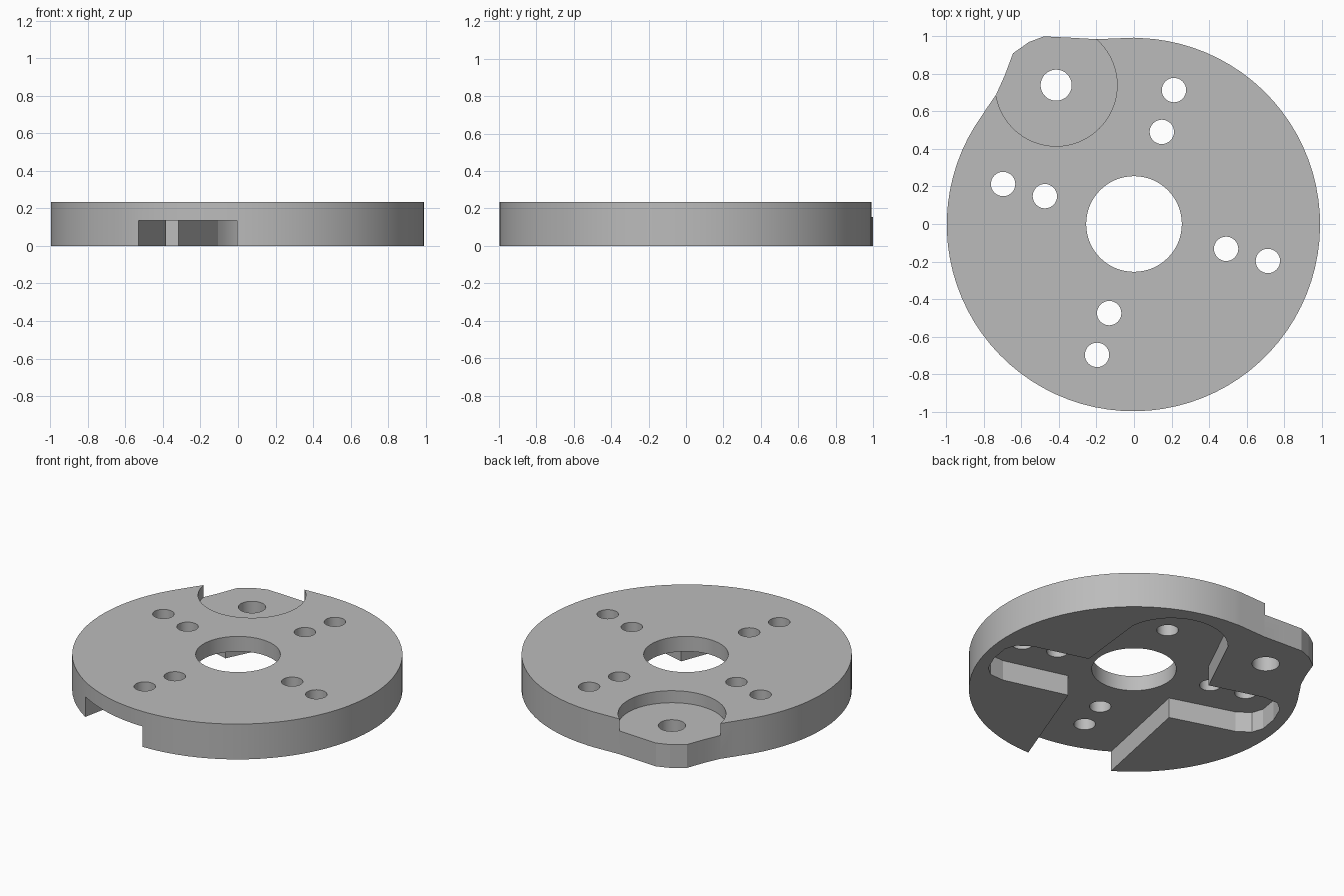
import bpy
import bmesh
from math import sin, cos, pi, radians, hypot
from mathutils import Matrix

cube = bpy.data.objects.get("Cube")
if cube:
    bpy.data.objects.remove(cube)

THICK = 0.235
POCKET = 0.135       # depth of the underside pocket
LEDGE = 0.155        # height of the lowered lug
BOSS = (-0.415, 0.74)
TILT = radians(-16.2)

grey = bpy.data.materials.new("plain grey")
grey.use_nodes = True
grey.diffuse_color = (0.5, 0.5, 0.5, 1)
grey.node_tree.nodes["Principled BSDF"].inputs["Base Color"].default_value = (0.5, 0.5, 0.5, 1)


def arc(cx, cy, r, start, end, steps):
    return [(cx + r * cos(start + (end - start) * i / steps),
             cy + r * sin(start + (end - start) * i / steps)) for i in range(steps + 1)]


def circle(cx, cy, r, steps):
    return arc(cx, cy, r, 0, 2 * pi, steps)[:-1]


def prism(name, outline, z0, z1, turn=0):
    """Extrude a flat outline from z0 to z1."""
    bm = bmesh.new()
    face = bm.faces.new([bm.verts.new((x, y, z0)) for x, y in outline])
    top = bmesh.ops.extrude_face_region(bm, geom=[face])["geom"]
    bmesh.ops.translate(bm, vec=(0, 0, z1 - z0),
                        verts=[v for v in top if isinstance(v, bmesh.types.BMVert)])
    bm.transform(Matrix.Rotation(turn, 4, 'Z'))
    bmesh.ops.recalc_face_normals(bm, faces=bm.faces)
    mesh = bpy.data.meshes.new(name)
    bm.to_mesh(mesh)
    bm.free()
    mesh.materials.append(grey)
    ob = bpy.data.objects.new(name, mesh)
    bpy.context.collection.objects.link(ob)
    return ob


def cut(target, cutter):
    """Subtract the cutter, then discard it."""
    mod = target.modifiers.new("cut", 'BOOLEAN')
    mod.operation = 'DIFFERENCE'
    mod.solver = 'EXACT'
    mod.object = cutter
    bpy.context.view_layer.update()
    graph = bpy.context.evaluated_depsgraph_get()
    mesh = bpy.data.meshes.new_from_object(target.evaluated_get(graph))
    target.modifiers.clear()
    target.data = mesh
    bpy.data.objects.remove(cutter)


# Round plate whose rim bulges into a lug at the back
lug = [(0, 0.993), (-0.2, 0.985), (-0.34, 0.993), (-0.48, 1.0), (-0.56, 0.97), (-0.645, 0.91),
       (-0.69, 0.79), (-0.735, 0.69), (-0.79, 0.61)]
rim = arc(-0.003, -0.003, 0.995, radians(144), radians(448), 72)
plate = prism("round_plate", rim + lug, 0, THICK)

# Lowered round seat on the lug
cut(plate, prism("seat_cutter", circle(*BOSS, 0.325, 64), LEDGE, 1))

# Underside pocket: flared slot to the front rim, two side arms, round back chamber
half = [(0.262, -1.1), (0.332, -0.23), (0.765, -0.222), (0.86, -0.19), (0.905, -0.125),
        (0.92, 0), (0.905, 0.125), (0.86, 0.19), (0.765, 0.222), (0.395, 0.22)]
chamber = arc(0, 0.56, 0.34, radians(23), radians(157), 18)
mirrored = [(-x, y) for x, y in reversed(half)]
cut(plate, prism("pocket_cutter", half + chamber + mirrored, -1, POCKET, TILT))

# Centre bore and lug hole
cut(plate, prism("bore_cutter", circle(0, 0, 0.255, 64), -1, 1))
cut(plate, prism("lug_hole_cutter", circle(*BOSS, 0.083, 32), -1, 1))

# Four pairs of bolt holes
for k in range(4):
    a = pi / 2 + TILT + k * pi / 2
    for r in (0.503, 0.735):
        spot = circle(0.008 + r * cos(a), 0.008 + r * sin(a), 0.065, 32)
        cut(plate, prism("bolt_hole_cutter", spot, -1, 1))

bpy.context.view_layer.objects.active = plate
plate.select_set(True)
bpy.ops.object.shade_smooth_by_angle(angle=radians(12))
